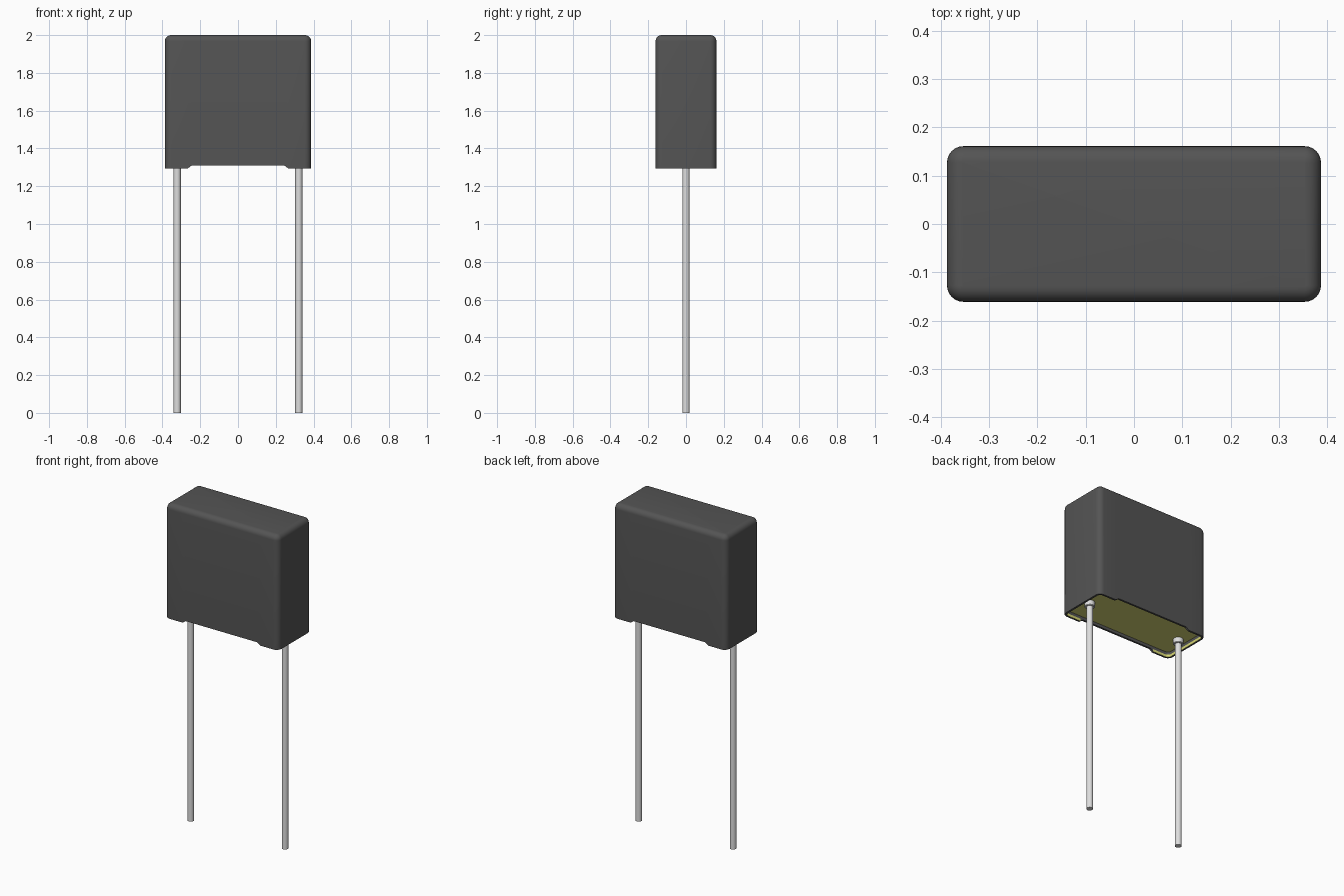
import bpy, bmesh, math

if "Cube" in bpy.data.objects:
    bpy.data.objects.remove(bpy.data.objects["Cube"])

HX, HY, R = 0.387, 0.161, 0.034      # case half sizes and corner radius
BASE, NOTCH, RESIN, TOP = 1.295, 1.31, 1.328, 2.0
WALL, FILLET = 0.012, 0.032


def material(name, rgb, rough):
    m = bpy.data.materials.new(name)
    m.use_nodes = True
    m.diffuse_color = (*rgb, 1)
    bsdf = m.node_tree.nodes["Principled BSDF"]
    bsdf.inputs["Base Color"].default_value = (*rgb, 1)
    bsdf.inputs["Roughness"].default_value = rough
    return m


DARK = material("dark grey plastic", (0.089, 0.089, 0.089), 0.5)
YELLOW = material("yellow resin", (0.66, 0.66, 0.17), 0.5)
METAL = material("tinned metal", (0.73, 0.73, 0.73), 0.4)


def outline(inset):
    """Rounded rectangle with extra points along the long sides for the notch."""
    pts = []
    r = R - inset
    for k, (sx, sy) in enumerate([(1, 1), (-1, 1), (-1, -1), (1, -1)]):
        for i in range(7):
            a = math.radians(90 * k + 15 * i)
            pts.append((sx * (HX - R) + r * math.cos(a), sy * (HY - R) + r * math.sin(a)))
        if k in (0, 2):
            pts += [(sx * x, sy * (HY - inset)) for x in (0.265, 0.245, -0.245, -0.265)]
    return pts


def rim(x, y):
    """Bottom edge height: feet at both ends, raised in the middle of the long sides."""
    return NOTCH if abs(x) < 0.25 else BASE


def finish(name, bm, mats):
    me = bpy.data.meshes.new(name)
    bm.to_mesh(me)
    bm.free()
    for m in mats:
        me.materials.append(m)
    ob = bpy.data.objects.new(name, me)
    bpy.context.collection.objects.link(ob)
    bpy.ops.object.select_all(action='DESELECT')
    ob.select_set(True)
    bpy.context.view_layer.objects.active = ob
    bpy.ops.object.shade_smooth_by_angle(angle=math.radians(35))
    return ob


def skin(name, point_rings, mats):
    """Join rings of points into a closed, capped skin."""
    bm = bmesh.new()
    loops = [[bm.verts.new(p) for p in ring] for ring in point_rings]
    for a, b in zip(loops, loops[1:]):
        for i in range(len(a)):
            j = (i + 1) % len(a)
            bm.faces.new((a[i], a[j], b[j], b[i]))
    bm.faces.new(loops[0][::-1])
    bm.faces.new(loops[-1])
    bmesh.ops.recalc_face_normals(bm, faces=bm.faces)
    return finish(name, bm, mats)


def level(inset, z):
    return [(x, y, z) for x, y in outline(inset)]


def rim_ring(inset):
    return [(x, y, rim(x, y)) for x, y in outline(inset)]


# Case: recess ceiling, inner wall, rim, outer wall, rounded top
rings = [level(WALL, RESIN + 0.01), level(WALL, NOTCH + 0.001),
         rim_ring(WALL), rim_ring(0), level(0, TOP - FILLET)]
for i in range(1, 7):
    a = math.radians(15 * i)
    rings.append(level(FILLET * (1 - math.cos(a)), TOP - FILLET + FILLET * math.sin(a)))
case = skin("case", rings, [DARK, YELLOW])

# Resin film on the inside of the feet
for p in case.data.polygons:
    c = p.center
    if c.z < NOTCH and abs(c.x) > 0.26 and abs(p.normal.z) < 0.3:
        if p.normal.x * c.x + p.normal.y * c.y < 0:
            p.material_index = 1

# Resin fill closing the underside
skin("resin_fill", [level(WALL, RESIN), level(WALL, RESIN + 0.008)], [YELLOW])


def lathe(name, x, profile, n=24):
    """Round metal part on a vertical axis from (radius, height) pairs."""
    turns = [2 * math.pi * i / n for i in range(n)]
    skin(name, [[(x + r * math.cos(t), r * math.sin(t), z) for t in turns]
                for r, z in profile], [METAL])


# Wire leads, each with a small collar where it leaves the resin
for side, x in (("left", 0.322), ("right", -0.322)):
    lathe(side + "_lead", x, [(0.019, 0), (0.019, RESIN + 0.005)])
    lathe(side + "_collar", x, [(0.026, 1.297), (0.029, 1.3), (0.029, RESIN + 0.004)])
